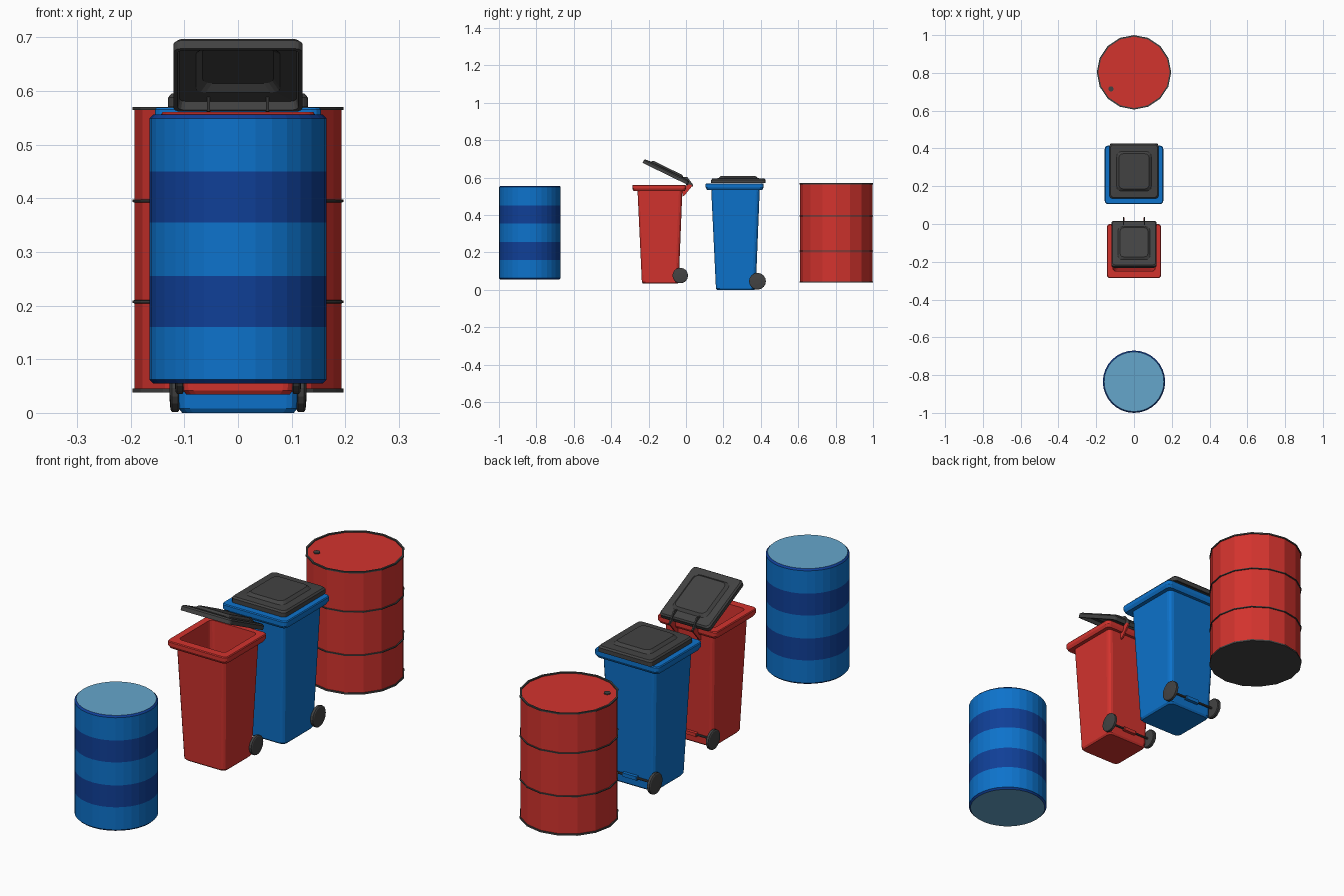
import bpy, bmesh, math
from mathutils import Matrix, Vector

if "Cube" in bpy.data.objects:
    bpy.data.objects.remove(bpy.data.objects["Cube"])


def material(name, rgb):
    m = bpy.data.materials.new(name)
    m.diffuse_color = (*rgb, 1)
    m.use_nodes = True
    m.node_tree.nodes["Principled BSDF"].inputs["Base Color"].default_value = m.diffuse_color
    return m


RED = material("red", (0.65, 0.033, 0.027))
BLUE = material("blue", (0.004, 0.17, 0.60))
NAVY = material("dark blue", (0.005, 0.05, 0.31))
PALE = material("pale blue", (0.13, 0.38, 0.60))
GREY = material("dark grey", (0.055, 0.055, 0.055))


def circle(cx, cy, r, z, n):
    return [Vector((cx + r * math.sin(2 * math.pi * i / n),
                    cy + r * math.cos(2 * math.pi * i / n), z)) for i in range(n)]


def rounded(hx, y0, y1, z, r, seg=3):
    """Rounded rectangle from y0 to y1, half width hx."""
    pts = []
    corners = [(hx - r, y1 - r), (-hx + r, y1 - r), (-hx + r, y0 + r), (hx - r, y0 + r)]
    for q, (cx, cy) in enumerate(corners):
        for i in range(seg + 1):
            a = math.pi / 2 * (q + i / seg)
            pts.append(Vector((cx + r * math.cos(a), cy + r * math.sin(a), z)))
    return pts


def loft(name, rings, mats, index=None, matrix=Matrix()):
    """Skin the rings; index = bottom cap, each band, top cap."""
    index = index or [0] * (len(rings) + 1)
    bm = bmesh.new()
    vs = [[bm.verts.new(matrix @ p) for p in ring] for ring in rings]
    n = len(rings[0])
    bm.faces.new(vs[0]).material_index = index[0]
    for k in range(len(vs) - 1):
        for i in range(n):
            j = (i + 1) % n
            f = bm.faces.new((vs[k][i], vs[k][j], vs[k + 1][j], vs[k + 1][i]))
            f.material_index = index[k + 1]
    bm.faces.new(vs[-1]).material_index = index[-1]
    bmesh.ops.recalc_face_normals(bm, faces=bm.faces)
    me = bpy.data.meshes.new(name)
    bm.to_mesh(me)
    bm.free()
    for m in mats:
        me.materials.append(m)
    ob = bpy.data.objects.new(name, me)
    bpy.context.collection.objects.link(ob)
    return ob


def plate(name, x, width, yz, mat):
    """Upright plate with a y-z outline."""
    return loft(name, [[Vector((x + s * width / 2, y, z)) for y, z in yz] for s in (-1, 1)], [mat])


# Striped barrel
prof = [(0.158, 0.055), (0.165, 0.062), (0.165, 0.16), (0.165, 0.255), (0.165, 0.355),
        (0.165, 0.45), (0.165, 0.549), (0.158, 0.556)]
loft("striped_barrel", [circle(0, -0.835, r, z, 32) for r, z in prof],
     [BLUE, NAVY, PALE], [2, 1, 0, 1, 0, 1, 0, 1, 2])

# Ribbed drum: dark rims and ribs are part of the profile
prof, idx = [(0.197, 0.038), (0.197, 0.045)], [1, 1]
for z in (0.207, 0.395):
    prof += [(0.193, z - 0.003), (0.197, z - 0.002), (0.197, z + 0.002), (0.193, z + 0.003)]
    idx += [0, 1, 1, 1]
prof.insert(2, (0.193, 0.045))
idx.insert(2, 1)
prof += [(0.193, 0.564), (0.197, 0.564), (0.197, 0.570), (0.189, 0.570), (0.189, 0.565)]
idx += [0, 1, 1, 1, 1, 0]
loft("ribbed_drum", [circle(0, 0.803, r, z, 16) for r, z in prof], [RED, GREY], idx)
loft("drum_bung", [circle(-0.122, 0.715, 0.014, 0.56, 10), circle(-0.122, 0.715, 0.014, 0.569, 10)], [GREY])


def wheelie_bin(prefix, mat, scale, dy, dz, lid_angle):
    place = Matrix.Translation((0, dy, dz)) @ Matrix.Scale(scale, 4)

    # Hollow tapered body with an overhanging rim
    rings = [rounded(0.104, 0.166, 0.367, 0.0, 0.02), rounded(0.110, 0.160, 0.373, 0.008, 0.02),
             rounded(0.130, 0.135, 0.394, 0.535, 0.02), rounded(0.148, 0.112, 0.408, 0.535, 0.018),
             rounded(0.155, 0.105, 0.415, 0.548, 0.018), rounded(0.155, 0.105, 0.415, 0.565, 0.018),
             rounded(0.152, 0.108, 0.412, 0.569, 0.018), rounded(0.121, 0.145, 0.386, 0.569, 0.018),
             rounded(0.102, 0.170, 0.364, 0.012, 0.018)]
    loft(prefix + "_bin_body", rings, [mat], matrix=place)

    # Lid: shallow shell, raised panel on top, recessed underneath
    hinge = Matrix.Translation((0, 0.425, 0.570))
    swing = place @ hinge @ Matrix.Rotation(-lid_angle, 4, 'X') @ hinge.inverted()
    rings = [rounded(0.072, 0.195, 0.360, 0.602, 0.02), rounded(0.085, 0.180, 0.376, 0.589, 0.02),
             rounded(0.118, 0.147, 0.412, 0.587, 0.012), rounded(0.122, 0.143, 0.417, 0.570, 0.014),
             rounded(0.130, 0.135, 0.425, 0.570, 0.016), rounded(0.130, 0.135, 0.425, 0.588, 0.016),
             rounded(0.124, 0.141, 0.419, 0.595, 0.016), rounded(0.092, 0.174, 0.384, 0.597, 0.025),
             rounded(0.080, 0.186, 0.372, 0.608, 0.022)]
    loft(prefix + "_bin_lid", rings, [GREY], matrix=swing)

    # Wheels with a slightly domed hub, axle and axle bracket
    for s, side in ((-1, "left"), (1, "right")):
        spin = place @ Matrix.Translation((0, 0.382, 0.046)) @ Matrix.Rotation(s * math.pi / 2, 4, 'Y')
        prof = [(0.041, 0.109), (0.045, 0.112), (0.045, 0.123), (0.040, 0.126), (0.015, 0.128)]
        loft(f"{prefix}_bin_{side}_wheel", [circle(0, 0, r, x, 18) for r, x in prof], [GREY], matrix=spin)
    spin = place @ Matrix.Translation((0, 0.382, 0.046)) @ Matrix.Rotation(math.pi / 2, 4, 'Y')
    loft(prefix + "_bin_axle", [circle(0, 0, 0.005, x, 8) for x in (-0.115, 0.115)], [GREY], matrix=spin)
    loft(prefix + "_bin_axle_bracket", [rounded(0.035, 0.365, 0.389, z, 0.003, 1) for z in (0.038, 0.054)],
         [mat], matrix=place)


wheelie_bin("blue", BLUE, 1.0, 0.0, 0.0, 0.0)
wheelie_bin("red", RED, 0.925, -0.384, 0.034, math.radians(26))

# Hinge lugs and lid arms on the open bin
for x, side in ((-0.055, "left"), (0.055, "right")):
    plate(f"hinge_lug_{side}", x, 0.007, [(-0.022, 0.55), (-0.018, 0.50), (-0.008, 0.505), (0.034, 0.556), (0.02, 0.564)], RED)
    plate(f"lid_arm_{side}", x, 0.006, [(0.0, 0.562), (0.036, 0.553), (0.038, 0.562), (0.006, 0.604), (-0.015, 0.604)], GREY)
